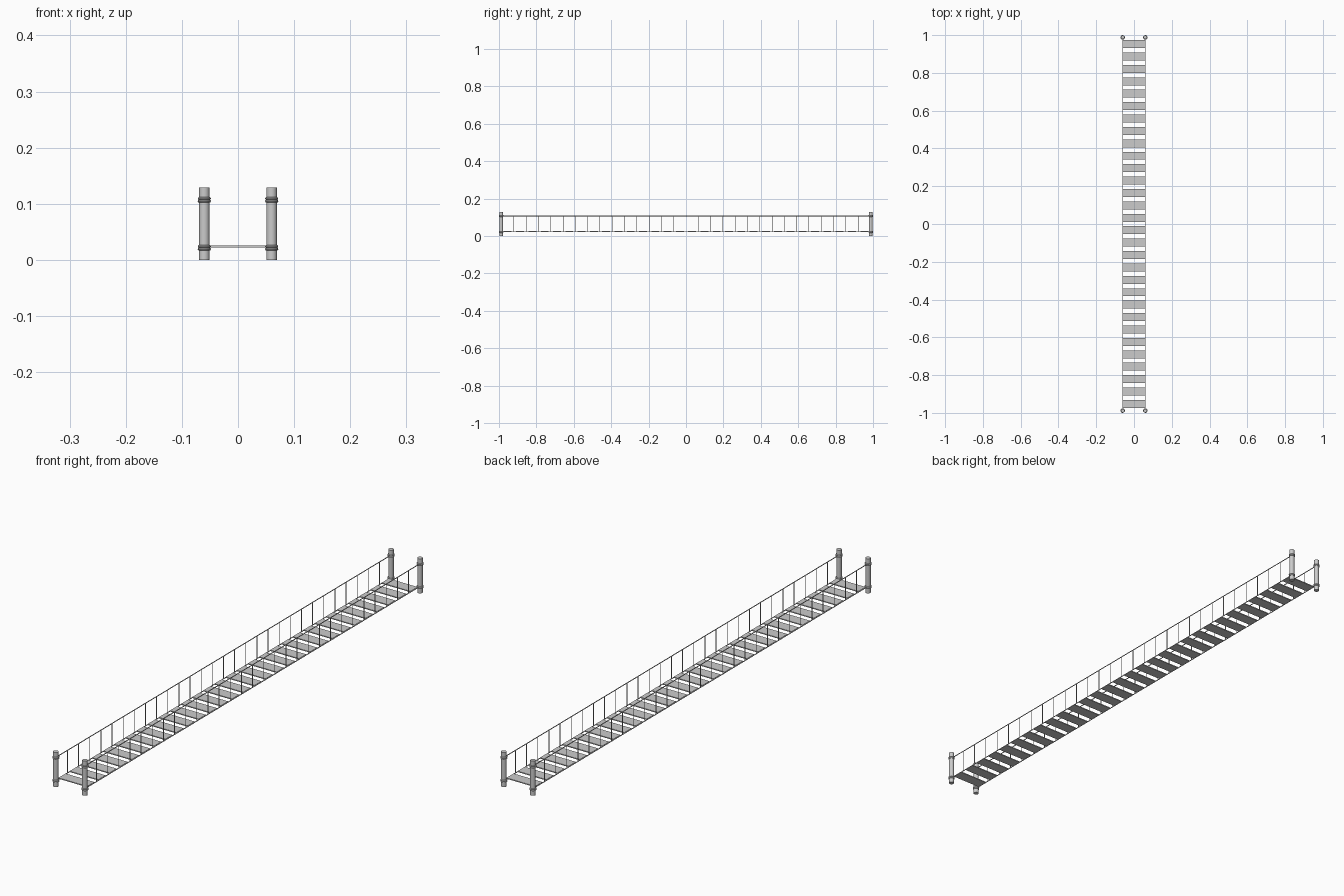
import bpy
from mathutils import Vector

if "Cube" in bpy.data.objects:
    bpy.data.objects.remove(bpy.data.objects["Cube"])

POST_X, POST_Y, POST_H = 0.06, 0.988, 0.129
STEP, PLANKS = 0.0657, 30
DECK_Z, RAIL_Z = 0.0225, 0.107


def rod(name, a, b, radius, sides):
    a, b = Vector(a), Vector(b)
    d = b - a
    bpy.ops.mesh.primitive_cylinder_add(vertices=sides, radius=radius, depth=d.length,
                                        location=(a + b) / 2)
    o = bpy.context.object
    o.name = name
    o.rotation_euler = d.to_track_quat('Z', 'Y').to_euler()
    if sides > 8:
        bpy.ops.object.shade_smooth_by_angle()
    return o


def box(name, loc, size):
    bpy.ops.mesh.primitive_cube_add(size=1, location=loc)
    o = bpy.context.object
    o.name = name
    o.scale = size
    return o


# Corner posts with two rope coils each
for sx in (-1, 1):
    for sy in (-1, 1):
        x, y = sx * POST_X, sy * POST_Y
        rod("post", (x, y, 0), (x, y, POST_H), 0.0094, 16)
        for z in (DECK_Z - 0.001, RAIL_Z):
            for dz in (-0.0024, 0.0024):
                bpy.ops.mesh.primitive_torus_add(
                    major_segments=16, minor_segments=8, major_radius=0.0093,
                    minor_radius=0.0025, location=(x, y, z + dz))
                bpy.context.object.name = "rope_coil"
                bpy.ops.object.shade_smooth_by_angle()

# Planks
for i in range(PLANKS):
    y = (i - (PLANKS - 1) / 2) * STEP
    box("plank", (0, y, DECK_Z + 0.001), (0.119, 0.042, 0.0035))

# Deck ropes, hand ropes and hangers in the plank gaps
for sx in (-1, 1):
    x = sx * POST_X
    rod("deck_rope", (x, -POST_Y, DECK_Z), (x, POST_Y, DECK_Z), 0.0016, 8)
    rod("hand_rope", (x, -POST_Y, RAIL_Z), (x, POST_Y, RAIL_Z), 0.0016, 8)
    for i in range(PLANKS - 1):
        y = (i - (PLANKS - 2) / 2) * STEP
        rod("hanger_rope", (x, y, DECK_Z), (x, y, RAIL_Z), 0.0013, 6)
